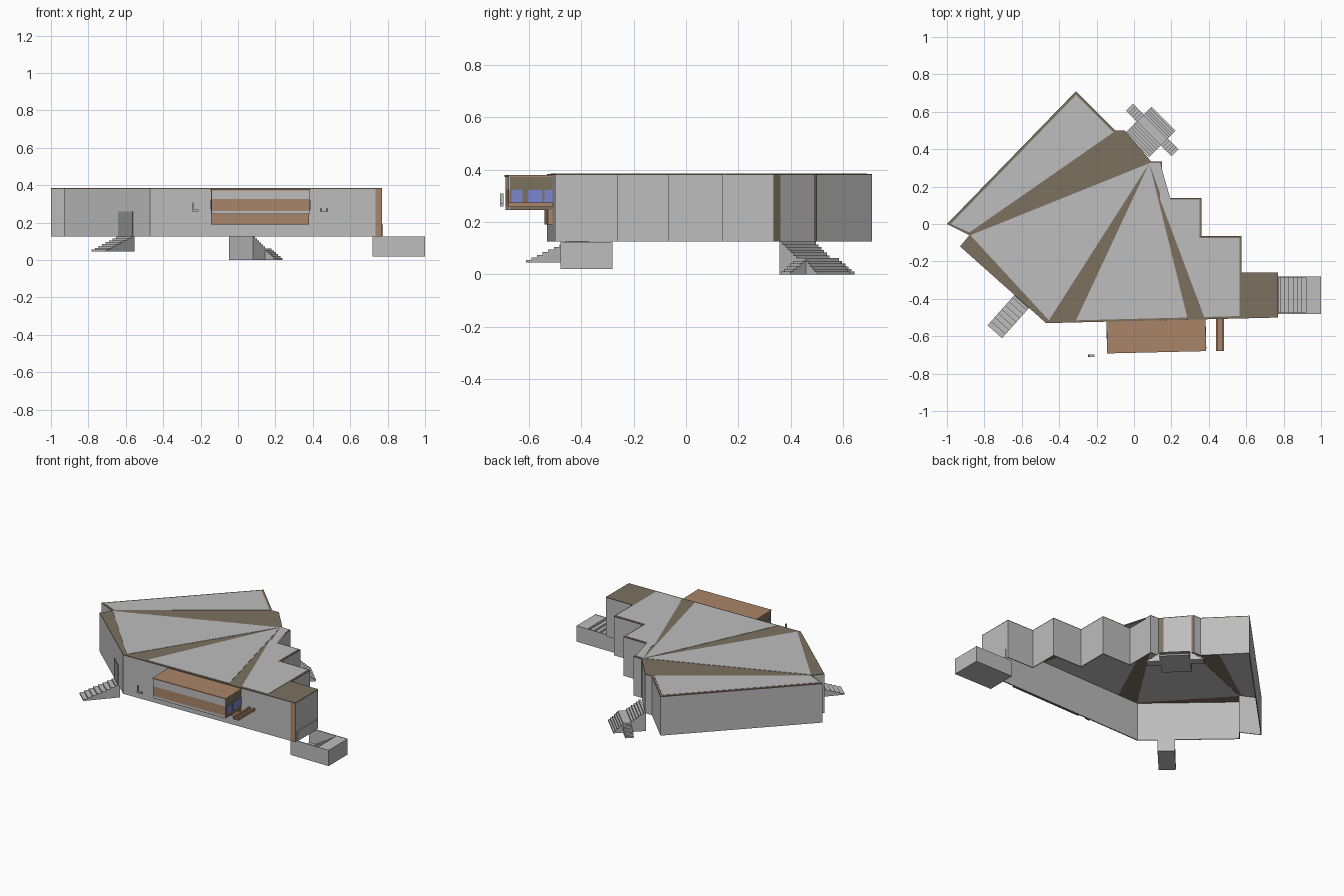
import bpy, bmesh, math
from mathutils import Vector

if "Cube" in bpy.data.objects:
    bpy.data.objects.remove(bpy.data.objects["Cube"])


def material(name, rgb):
    m = bpy.data.materials.new(name)
    m.diffuse_color = (*rgb, 1)
    m.use_nodes = True
    m.node_tree.nodes["Principled BSDF"].inputs["Base Color"].default_value = m.diffuse_color
    return m


GREY = material("concrete_grey", (0.51, 0.51, 0.51))
BROWN = material("roof_brown", (0.20, 0.165, 0.115))
CLAY = material("clay_brown", (0.40, 0.235, 0.14))
BLUE = material("window_blue", (0.20, 0.24, 0.62))
DARK = material("door_grey", (0.27, 0.27, 0.27))


def finish(name, bm, mats):
    me = bpy.data.meshes.new(name)
    bm.to_mesh(me)
    bm.free()
    for m in mats:
        me.materials.append(m)
    ob = bpy.data.objects.new(name, me)
    bpy.context.scene.collection.objects.link(ob)
    return ob


def add_prism(bm, pts, z0, z1):
    face = bm.faces.new([bm.verts.new((x, y, z0)) for x, y in pts])
    ext = bmesh.ops.extrude_face_region(bm, geom=[face])
    new = [g for g in ext["geom"] if isinstance(g, bmesh.types.BMVert)]
    bmesh.ops.translate(bm, verts=new, vec=(0, 0, z1 - z0))
    bmesh.ops.recalc_face_normals(bm, faces=bm.faces[:])


def prism(name, pts, z0, z1, mat):
    bm = bmesh.new()
    add_prism(bm, pts, z0, z1)
    return finish(name, bm, [mat])


def frame(origin, angle):
    """Local plan frame: u along the angle, v to its left."""
    u = Vector((math.cos(angle), math.sin(angle)))
    v = Vector((-u.y, u.x))
    o = Vector(origin)
    return lambda a, b: tuple(o + u * a + v * b)


def rect(f, a0, a1, b0, b1):
    return [f(a0, b0), f(a1, b0), f(a1, b1), f(a0, b1)]


def stairs(name, f, a0, a1, b0, b1, top, end, base, n):
    """Solid flight going from height top at a0 to height end at a1."""
    bm = bmesh.new()
    for i in range(n):
        s, e = a0 + (a1 - a0) * i / n, a0 + (a1 - a0) * (i + 1) / n
        add_prism(bm, rect(f, s, e, b0, b1), base, top + (end - top) * i / n)
    return finish(name, bm, [GREY])


# Outer walls: plan outline, counter-clockwise, open at the bottom
FLOOR, EAVE = 0.125, 0.379
outline = [(-0.47, -0.53), (0.735, -0.501), (0.77, -0.50), (0.77, -0.26),
           (0.575, -0.26), (0.575, -0.065), (0.36, -0.065), (0.36, 0.14),
           (0.15, 0.14), (0.15, 0.335), (0.09, 0.335), (0.07, 0.36),
           (-0.04, 0.488), (-0.05, 0.50), (-0.10, 0.50), (-0.31, 0.71),
           (-1.0, 0.0), (-0.88, -0.06), (-0.93, -0.12)]
clay_walls, brown_walls = {1}, {10, 12}
bm = bmesh.new()
low = [bm.verts.new((x, y, FLOOR)) for x, y in outline]
high = [bm.verts.new((x, y, EAVE)) for x, y in outline]
for i in range(len(outline)):
    j = (i + 1) % len(outline)
    f = bm.faces.new((low[i], low[j], high[j], high[i]))
    f.material_index = 1 if i in clay_walls else 2 if i in brown_walls else 0
walls = finish("outer_walls", bm, [GREY, CLAY, BROWN])
thick = walls.modifiers.new("thickness", "SOLIDIFY")
thick.thickness, thick.offset = 0.008, -1

# Roof: brown slab with grey panels fanning out from one corner
prism("roof_slab", outline, EAVE, 0.384, BROWN)
hub = (0.082, 0.325)
panels = {
    "roof_panel_left": [(-0.98, 0.0), (-0.31, 0.69), (-0.11, 0.49), (-0.88, -0.045)],
    "roof_panel_middle_left": [(-0.875, -0.06), hub, (-0.455, -0.515)],
    "roof_panel_front": [(-0.31, -0.515), (0.285, -0.50), hub],
    "roof_panel_right": [hub, (0.375, -0.497), (0.565, -0.492), (0.565, -0.075),
                         (0.35, -0.075), (0.35, 0.13), (0.14, 0.13), (0.14, 0.325)],
}
for name, pts in panels.items():
    prism(name, pts, 0.377, 0.386, GREY)

# Projecting front bay with banded face
bay = frame((-0.145, -0.522), math.atan2(0.029, 1.24))
W, D = 0.525, 0.168
prism("bay_body", rect(bay, 0, W, -D + 0.004, 0), 0.246, 0.372, BROWN)
prism("bay_roof", rect(bay, -0.002, W + 0.002, -D - 0.002, 0), 0.372, 0.379, CLAY)
prism("bay_upper_band", rect(bay, 0, W, -D, -D + 0.005), 0.325, 0.372, GREY)
prism("bay_middle_band", rect(bay, 0, W, -D, -D + 0.005), 0.262, 0.325, CLAY)
prism("bay_lower_band", rect(bay, 0, W, -D, -D + 0.005), 0.246, 0.262, GREY)
prism("bay_sill", rect(bay, 0, W, -0.018, 0.006), 0.19, 0.246, CLAY)
for side, a in (("left", -0.003), ("right", W - 0.003)):
    for k in range(3):
        b = -0.157 + k * 0.063
        wide = 0.042 if k == 0 else 0.055 if k == 1 else 0.031
        prism(f"bay_window_{side}_{k}", rect(bay, a, a + 0.006, b, b + wide),
              0.27, 0.322, BLUE)

# Small shelf with rails beside the bay, and a small free bracket
plan = frame((0, 0), 0)
prism("shelf_plate", rect(plan, 0.44, 0.478, -0.68, -0.505), 0.258, 0.263, CLAY)
for k, x in enumerate((0.438, 0.470)):
    prism(f"shelf_rail_{k}", rect(plan, x, x + 0.010, -0.68, -0.505), 0.258, 0.275, CLAY)
prism("bracket_plate", rect(plan, -0.245, -0.21, -0.71, -0.697), 0.26, 0.27, GREY)
prism("bracket_post", rect(plan, -0.243, -0.238, -0.71, -0.697), 0.26, 0.308, GREY)

# Left entrance: door plate and solid steps
left = frame((-0.60, -0.414), math.radians(228.3))
prism("left_door", rect(left, -0.004, 0.004, -0.052, 0.052), FLOOR, 0.26, DARK)
stairs("left_steps", left, -0.01, 0.217, -0.052, 0.052, 0.125, 0.045, 0.045, 8)

# Back entrance: upper flight, landing, lower flight and two side flights
back = frame((0.02, 0.425), math.radians(45))
stairs("back_upper_steps", back, -0.005, 0.085, -0.09, 0.09, 0.125, 0.062, 0.0, 6)
prism("back_landing", rect(back, 0.085, 0.135, -0.09, 0.09), 0.0, 0.062, GREY)
stairs("back_lower_steps", back, 0.135, 0.195, -0.09, 0.09, 0.052, 0.0, 0.0, 5)
for side, ang in (("left", 135), ("right", -45)):
    o = back(0.11, 0)
    stairs(f"back_side_steps_{side}", frame(o, math.radians(ang)),
           0.09, 0.172, -0.026, 0.026, 0.052, 0.0, 0.0, 5)

# Right entrance: walled stairwell below the end door
prism("well_base", rect(plan, 0.72, 1.0, -0.48, -0.28), 0.02, 0.028, GREY)
for k, y in enumerate((-0.48, -0.286)):
    prism(f"well_side_{k}", rect(plan, 0.72, 1.0, y, y + 0.006), 0.02, 0.125, GREY)
prism("well_landing", rect(plan, 0.92, 1.0, -0.475, -0.285), 0.024, 0.124, GREY)
stairs("well_steps", plan, 0.92, 0.78, -0.475, -0.285, 0.108, 0.024, 0.022, 6)
prism("end_door", rect(plan, 0.767, 0.774, -0.48, -0.28), FLOOR, 0.19, GREY)
